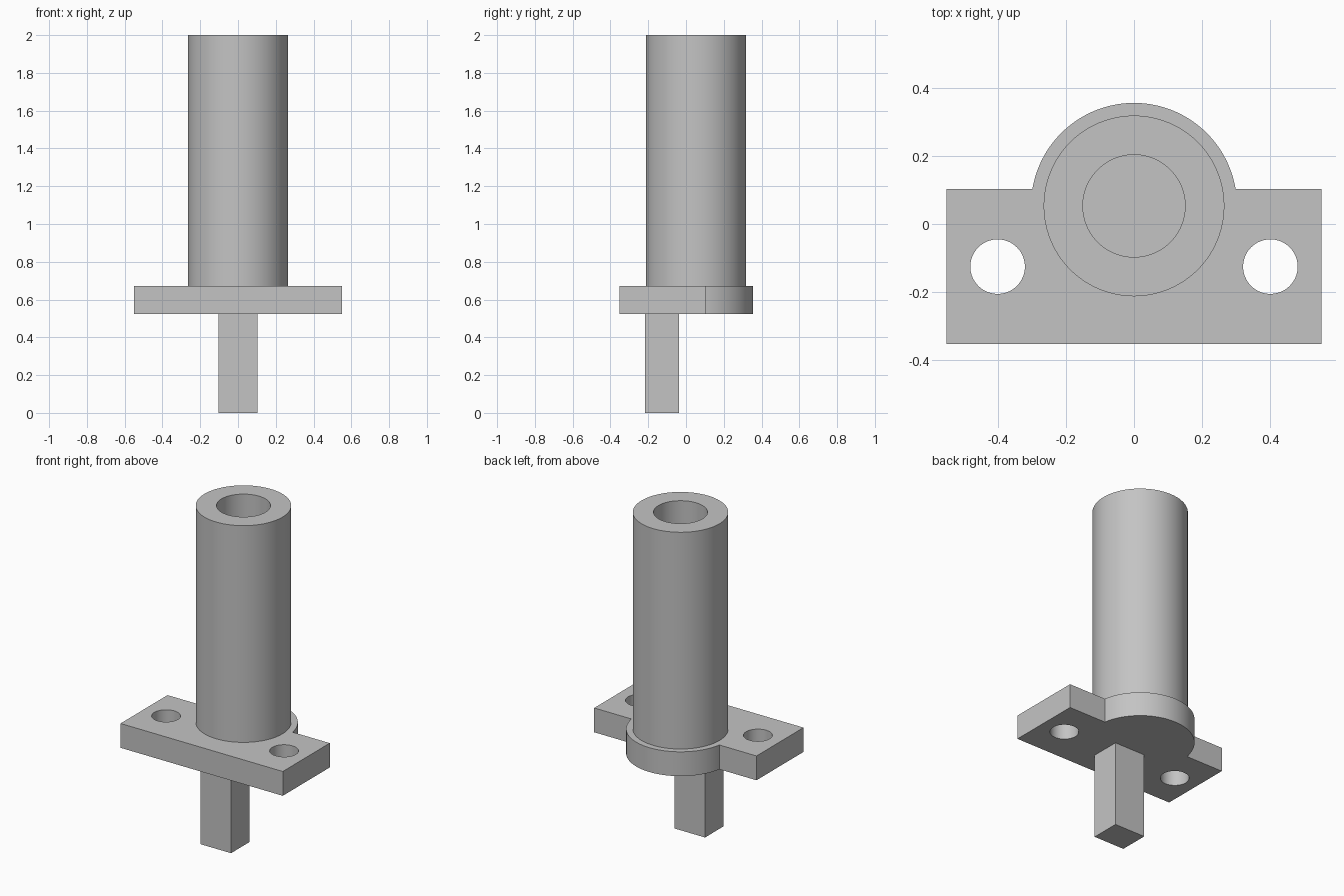
import bpy, bmesh, math
from mathutils import Matrix

if "Cube" in bpy.data.objects:
    bpy.data.objects.remove(bpy.data.objects["Cube"], do_unlink=True)

# Main dimensions
PLATE_Z0, PLATE_Z1, TOP = 0.523, 0.672, 2.0
HALF_W, FRONT, BACK = 0.55, -0.352, 0.103
AXIS_Y, BOSS_R, TUBE_R, BORE_R = 0.053, 0.302, 0.265, 0.15
SEG = 96

grey = bpy.data.materials.new("grey")
grey.use_nodes = True
colour = (0.55, 0.55, 0.55, 1)
grey.diffuse_color = colour
grey.node_tree.nodes["Principled BSDF"].inputs["Base Color"].default_value = colour


def make_object(name, bm):
    bmesh.ops.recalc_face_normals(bm, faces=bm.faces)
    mesh = bpy.data.meshes.new(name)
    bm.to_mesh(mesh)
    bm.free()
    mesh.materials.append(grey)
    obj = bpy.data.objects.new(name, mesh)
    bpy.context.collection.objects.link(obj)
    return obj


def smooth(obj):
    bpy.ops.object.select_all(action="DESELECT")
    obj.select_set(True)
    bpy.context.view_layer.objects.active = obj
    bpy.ops.object.shade_smooth_by_angle(angle=math.radians(30))


# Mounting plate: rectangle with a round boss rising from its back edge
start = math.asin((BACK - AXIS_Y) / BOSS_R)
arc = [start + (math.pi - 2 * start) * i / SEG for i in range(SEG + 1)]
outline = [(-HALF_W, BACK), (-HALF_W, FRONT), (HALF_W, FRONT), (HALF_W, BACK)]
outline += [(BOSS_R * math.cos(a), AXIS_Y + BOSS_R * math.sin(a)) for a in arc]
bm = bmesh.new()
face = bm.faces.new([bm.verts.new((x, y, PLATE_Z0)) for x, y in outline])
ext = bmesh.ops.extrude_face_region(bm, geom=[face], use_keep_orig=True)
top_verts = [g for g in ext["geom"] if isinstance(g, bmesh.types.BMVert)]
bmesh.ops.translate(bm, verts=top_verts, vec=(0, 0, PLATE_Z1 - PLATE_Z0))
plate = make_object("mounting_plate", bm)

# Two bolt holes through the plate
bm = bmesh.new()
for side in (-1, 1):
    bmesh.ops.create_cone(bm, cap_ends=True, segments=64, radius1=0.08, radius2=0.08,
                          depth=0.4, matrix=Matrix.Translation((side * 0.4, -0.125, 0.6)))
cutter = make_object("bolt_hole_cutter", bm)
cutter.hide_render = True
cutter.hide_set(True)
cut = plate.modifiers.new("bolt_holes", "BOOLEAN")
cut.operation = "DIFFERENCE"
cut.solver = "EXACT"
cut.object = cutter
bpy.context.view_layer.objects.active = plate
bpy.ops.object.modifier_apply(modifier=cut.name)
bpy.data.objects.remove(cutter, do_unlink=True)
smooth(plate)

# Upright tube with a blind bore, closed below by the plate
bm = bmesh.new()
profile = [(TUBE_R, PLATE_Z1), (TUBE_R, TOP), (BORE_R, TOP), (BORE_R, PLATE_Z1)]
verts = [bm.verts.new((r, AXIS_Y, z)) for r, z in profile]
edges = [bm.edges.new(pair) for pair in zip(verts, verts[1:])]
bmesh.ops.spin(bm, geom=verts + edges, cent=(0, AXIS_Y, 0), axis=(0, 0, 1),
               angle=math.tau, steps=SEG, use_merge=True)
bmesh.ops.remove_doubles(bm, verts=bm.verts, dist=1e-5)
smooth(make_object("tube", bm))

# Square peg below the plate
bm = bmesh.new()
bmesh.ops.create_cube(bm, size=1, matrix=Matrix.Translation((0, -0.126, PLATE_Z0 / 2))
                      @ Matrix.Diagonal((0.208, 0.18, PLATE_Z0, 1)))
make_object("peg", bm)
